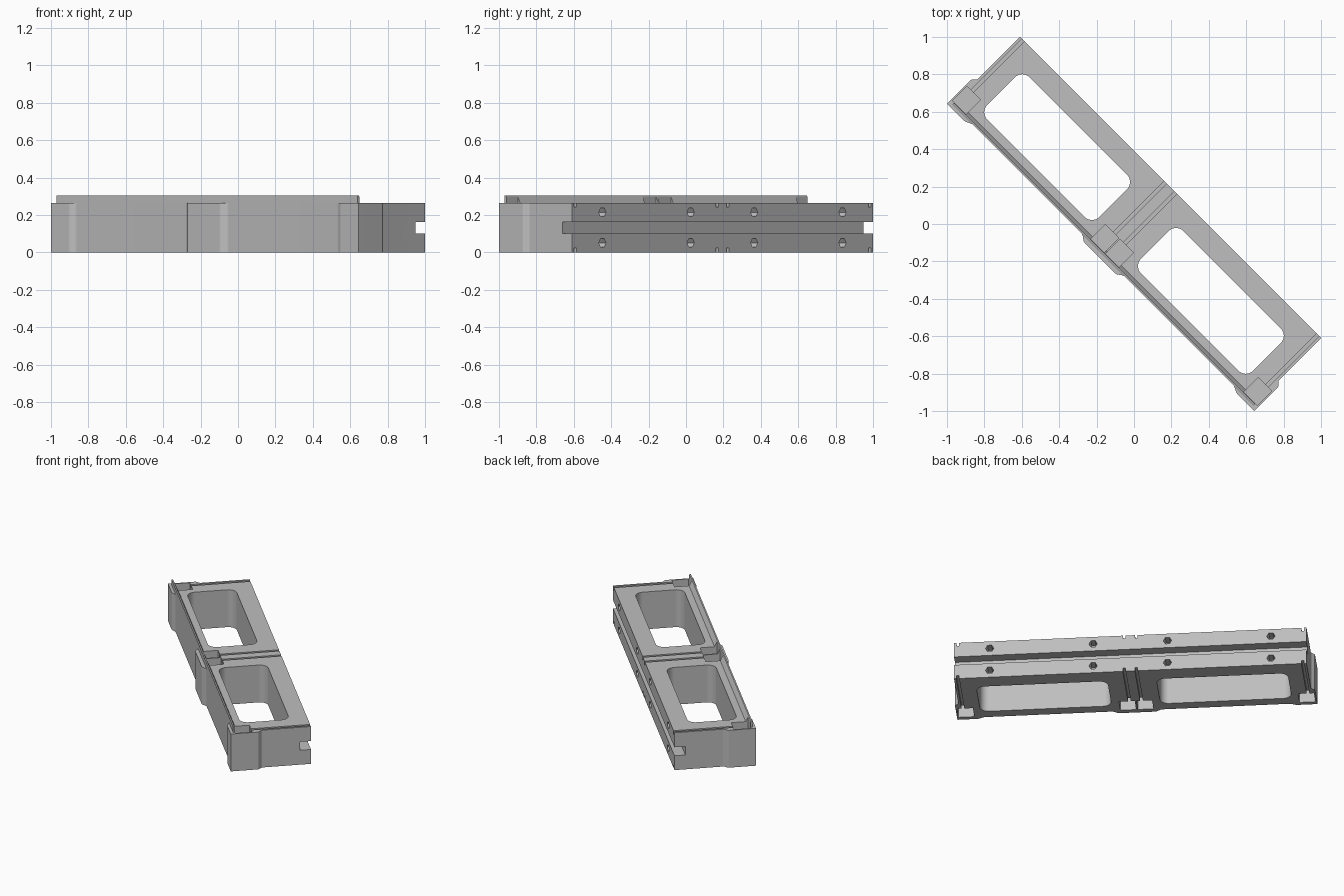
import bpy, bmesh, math
from mathutils import Vector

cube = bpy.data.objects.get("Cube")
if cube:
    bpy.data.objects.remove(cube, do_unlink=True)

TURN = -math.pi / 4          # the part lies diagonally
H, LIP_TOP = 0.265, 0.305    # body and lip heights
END, BACK, FRONT = 1.138, 0.276, -0.233

grey = bpy.data.materials.new("light_grey")
grey.use_nodes = True
COLOUR = (0.52, 0.52, 0.52, 1)
grey.diffuse_color = COLOUR
bsdf = grey.node_tree.nodes["Principled BSDF"]
bsdf.inputs["Base Color"].default_value = COLOUR
bsdf.inputs["Roughness"].default_value = 0.7


def prism(bm, points, sweep):
    """Extrude a planar outline of 3D points along a vector."""
    face = bm.faces.new([bm.verts.new(p) for p in points])
    new = bmesh.ops.extrude_face_region(bm, geom=[face])["geom"]
    verts = [v for v in new if isinstance(v, bmesh.types.BMVert)]
    bmesh.ops.translate(bm, verts=verts, vec=Vector(sweep))


def box(bm, x0, x1, y0, y1, z0, z1):
    prism(bm, [(x0, y0, z0), (x1, y0, z0), (x1, y1, z0), (x0, y1, z0)], (0, 0, z1 - z0))


def finish(bm, name):
    bmesh.ops.recalc_face_normals(bm, faces=bm.faces)
    mesh = bpy.data.meshes.new(name)
    bm.to_mesh(mesh)
    bm.free()
    mesh.materials.append(grey)
    ob = bpy.data.objects.new(name, mesh)
    ob.rotation_euler.z = TURN
    bpy.context.collection.objects.link(ob)
    return ob


def ramp(p, q, axis, steps=5):
    """S-shaped blend from p to q, easing the given axis."""
    out = []
    for i in range(steps + 1):
        t = i / steps
        s = t * t * (3 - 2 * t)
        f = [t, t]
        f[axis] = s
        out.append((p[0] + (q[0] - p[0]) * f[0], p[1] + (q[1] - p[1]) * f[1]))
    return out


def rounded(x0, x1, y0, y1, r, steps=8):
    pts = []
    for k, (cx, cy) in enumerate([(x1 - r, y1 - r), (x0 + r, y1 - r),
                                  (x0 + r, y0 + r), (x1 - r, y0 + r)]):
        for i in range(steps + 1):
            a = (k + i / steps) * math.pi / 2
            pts.append((cx + r * math.cos(a), cy + r * math.sin(a)))
    return pts


# Body outline: half of it, from the middle bump round to the back, then mirrored
half = ramp((0.115, -0.258), (0.163, FRONT), 1)
half += ramp((0.983, FRONT), (1.032, -0.252), 1)
half += [(1.162, -0.252)]
half += ramp((1.162, -0.075), (END, -0.042), 0)
half += [(END, BACK)]
outline = half + [(-x, y) for x, y in reversed(half)]
bm = bmesh.new()
prism(bm, [(x, y, 0) for x, y in outline], (0, 0, H))
body = finish(bm, "frame_body")

# Raised lip along the front edge, sloping on its inner side
bm = bmesh.new()
profile = [(FRONT, H), (FRONT, LIP_TOP), (FRONT + 0.009, LIP_TOP), (FRONT + 0.028, H)]
prism(bm, [(-END, y, z) for y, z in profile], (2 * END, 0, 0))
lip = finish(bm, "front_lip")

# Cutters
windows, pockets, grooves, channel, sockets = [bmesh.new() for _ in range(5)]
for s in (-1, 1):
    xs = sorted((s * 0.158, s * 1.005))
    prism(windows, [(x, y, -0.1) for x, y in rounded(*xs, -0.16, 0.16, 0.055)], (0, 0, 0.6))
    for centre, slot in ((0.056, 0.039), (1.101, 1.114)):
        for z0, z1, g0, g1 in ((-0.1, 0.09, -0.1, 0.023), (H - 0.09, 0.4, H - 0.023, 0.4)):
            box(pockets, s * centre - 0.051, s * centre + 0.051, -0.221, -0.111, z0, z1)
            box(grooves, s * slot - 0.009, s * slot + 0.009, -0.15, 0.4, g0, g1)
    for x in (0.24, 0.908):
        for z in (0.051, 0.214):
            ring = [(s * x + 0.027 * math.cos(k * math.pi / 3), BACK - 0.07,
                     z + 0.027 * math.sin(k * math.pi / 3)) for k in range(6)]
            prism(sockets, ring, (0, 0.2, 0))
box(channel, -1.5, 1.5, 0.205, 0.4, 0.102, 0.162)

cutters = [finish(b, n) for b, n in (
    (windows, "window_cutter"), (pockets, "pocket_cutter"), (grooves, "groove_cutter"),
    (channel, "channel_cutter"), (sockets, "socket_cutter"))]


def cut(ob, tools):
    for tool in tools:
        mod = ob.modifiers.new(tool.name, 'BOOLEAN')
        mod.operation, mod.solver, mod.object = 'DIFFERENCE', 'EXACT', tool
    bpy.context.view_layer.update()
    graph = bpy.context.evaluated_depsgraph_get()
    mesh = bpy.data.meshes.new_from_object(ob.evaluated_get(graph))
    ob.modifiers.clear()
    ob.data = mesh
    mesh.materials.clear()
    mesh.materials.append(grey)
    for p in mesh.polygons:
        p.material_index = 0


cut(body, cutters)
cut(lip, [cutters[1]])
for tool in cutters:
    bpy.data.objects.remove(tool, do_unlink=True)

# Smooth the fillets, keep the machined edges crisp
bpy.ops.object.select_all(action='DESELECT')
body.select_set(True)
bpy.context.view_layer.objects.active = body
bpy.ops.object.shade_smooth_by_angle(angle=math.radians(25))
body.modifiers.new("weighted_normals", 'WEIGHTED_NORMAL').keep_sharp = True
